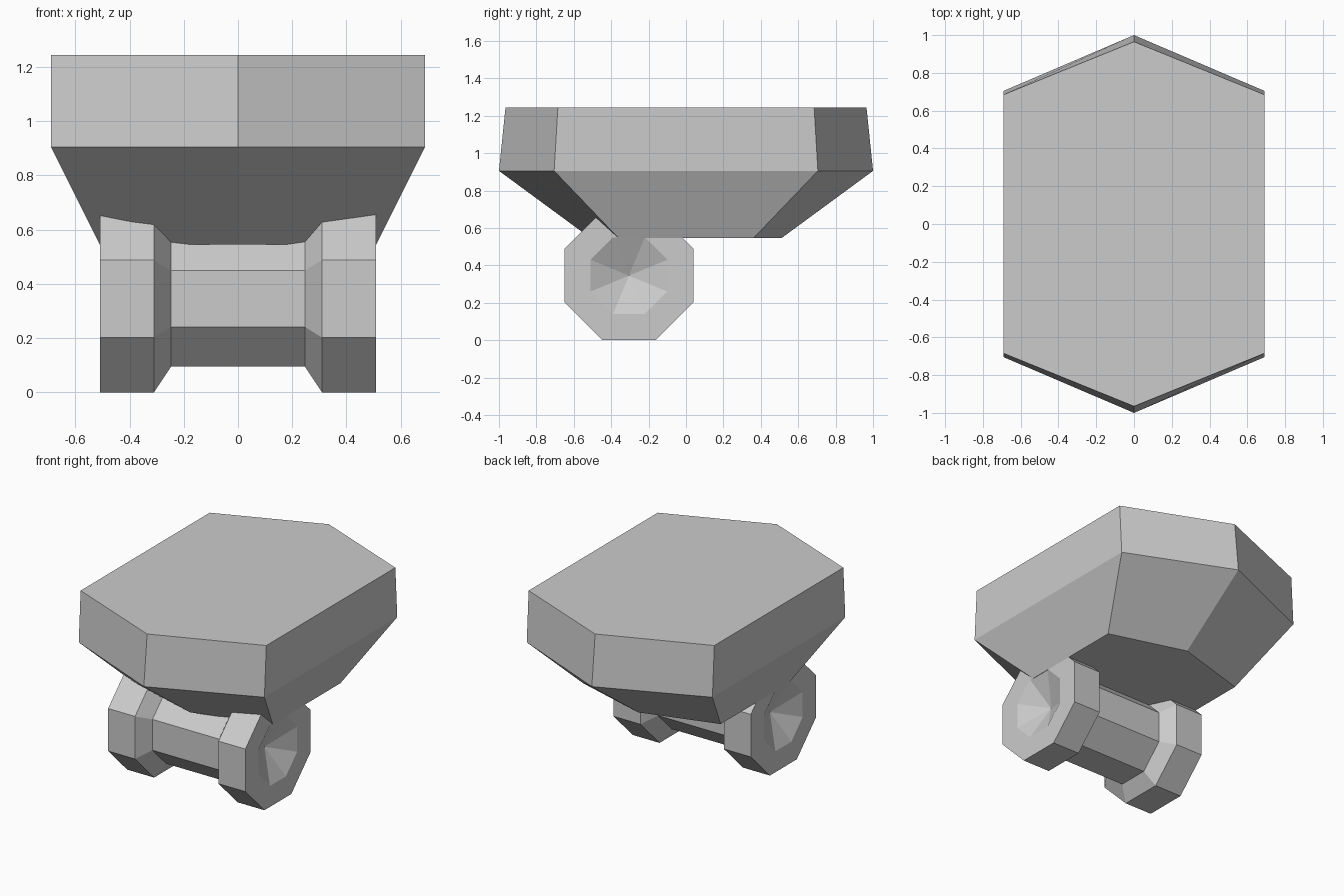
import bpy, bmesh
from math import cos, sin, pi

if "Cube" in bpy.data.objects:
    bpy.data.objects.remove(bpy.data.objects["Cube"])


def loft(name, rings):
    """Skin a list of equal-length rings; single-point rings close to a tip."""
    bm = bmesh.new()
    loops = [[bm.verts.new(p) for p in r] for r in rings]
    for a, b in zip(loops, loops[1:]):
        n = max(len(a), len(b))
        for i in range(n):
            j = (i + 1) % n
            if len(a) == 1:
                bm.faces.new((a[0], b[j], b[i]))
            elif len(b) == 1:
                bm.faces.new((a[i], a[j], b[0]))
            else:
                bm.faces.new((a[i], a[j], b[j], b[i]))
    for end in (loops[0], loops[-1]):
        if len(end) > 2:
            bm.faces.new(end)
    bmesh.ops.recalc_face_normals(bm, faces=bm.faces)
    mesh = bpy.data.meshes.new(name)
    bm.to_mesh(mesh)
    bm.free()
    obj = bpy.data.objects.new(name, mesh)
    bpy.context.collection.objects.link(obj)
    return obj


def hexagon(z, half_width, corner_y, tip_y):
    return [(0, -tip_y, z), (half_width, -corner_y, z), (half_width, corner_y, z),
            (0, tip_y, z), (-half_width, corner_y, z), (-half_width, -corner_y, z)]


def octagon(x, apothem, cy=-0.305, cz=0.345):
    if apothem == 0:
        return [(x, cy, cz)]
    r = apothem / cos(pi / 8)
    return [(x, cy + r * cos(pi / 8 + k * pi / 4), cz + r * sin(pi / 8 + k * pi / 4))
            for k in range(8)]


# Hexagonal hull: narrow underside, wide belt, slightly tapered top
loft("hull", [hexagon(0.545, 0.51, 0.36, 0.51),
              hexagon(0.905, 0.69, 0.705, 1.0),
              hexagon(1.245, 0.69, 0.685, 0.965)])

# Roller: eight-sided spool with wheel rims and dished ends, mirrored profile
half = [(0.41, 0), (0.51, 0.205), (0.51, 0.345), (0.31, 0.345), (0.247, 0.25)]
profile = [(-x, r) for x, r in half] + half[::-1]
loft("wheel_roller", [octagon(x, r) for x, r in profile])
